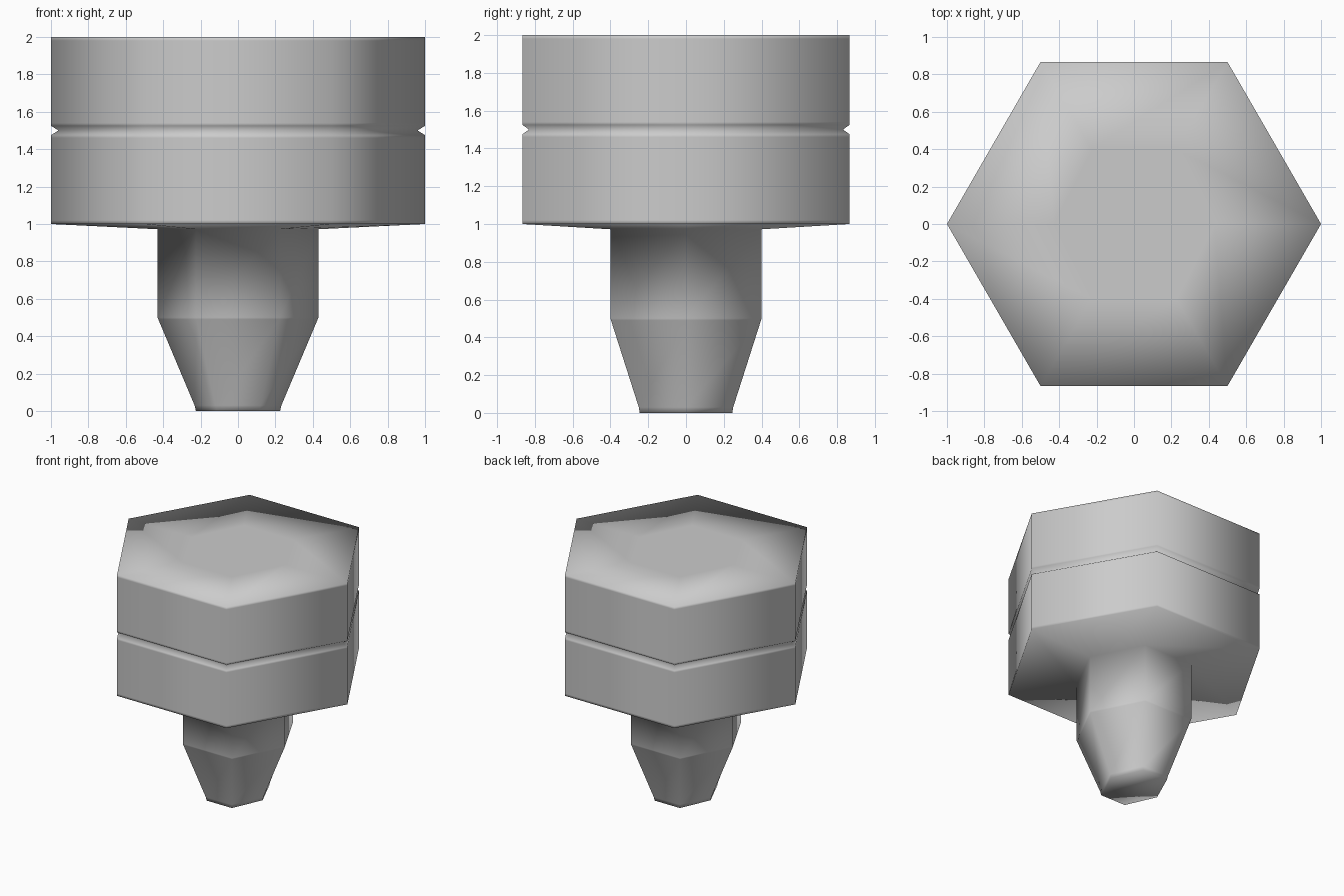
import bpy
import bmesh

if "Cube" in bpy.data.objects:
    bpy.data.objects.remove(bpy.data.objects["Cube"])

# Each level: (half width at side corners, corner x, corner y, z)
def head(z, s=1.0):
    return (s, 0.5 * s, 0.866 * s, z)

def shank(z):
    return (0.43, 0.225, 0.4, z)

levels = [
    # tapered tip
    (0.225, 0.115, 0.245, 0.0),
    (0.232, 0.12, 0.25, 0.03),
    (0.426, 0.223, 0.397, 0.49),
    # straight neck, meeting the slightly sloped underside of the head
    shank(0.5),
    shank(0.972),
    # head, with support loops at the rims and a V groove at mid height
    head(1.0), head(1.02),
    head(1.46), head(1.475), head(1.5, 0.96), head(1.525), head(1.54),
    head(1.98), head(2.0),
    # flat inner panel of the top
    shank(2.0),
]

def add_ring(bm, level):
    rx, cx, cy, z = level
    pts = [(rx, 0), (cx, cy), (-cx, cy), (-rx, 0), (-cx, -cy), (cx, -cy)]
    return [bm.verts.new((x, y, z)) for x, y in pts]

# Skin the six-sided rings and cap both ends
bm = bmesh.new()
rings = [add_ring(bm, level) for level in levels]
for low, high in zip(rings, rings[1:]):
    for i in range(6):
        j = (i + 1) % 6
        bm.faces.new((low[i], low[j], high[j], high[i]))
bm.faces.new(rings[0][::-1])
bm.faces.new(rings[-1])
bmesh.ops.recalc_face_normals(bm, faces=bm.faces)

# The whole body is one smooth-shaded surface
for face in bm.faces:
    face.smooth = True

mesh = bpy.data.meshes.new("hex_head_peg")
bm.to_mesh(mesh)
bm.free()
peg = bpy.data.objects.new("hex_head_peg", mesh)
bpy.context.collection.objects.link(peg)
